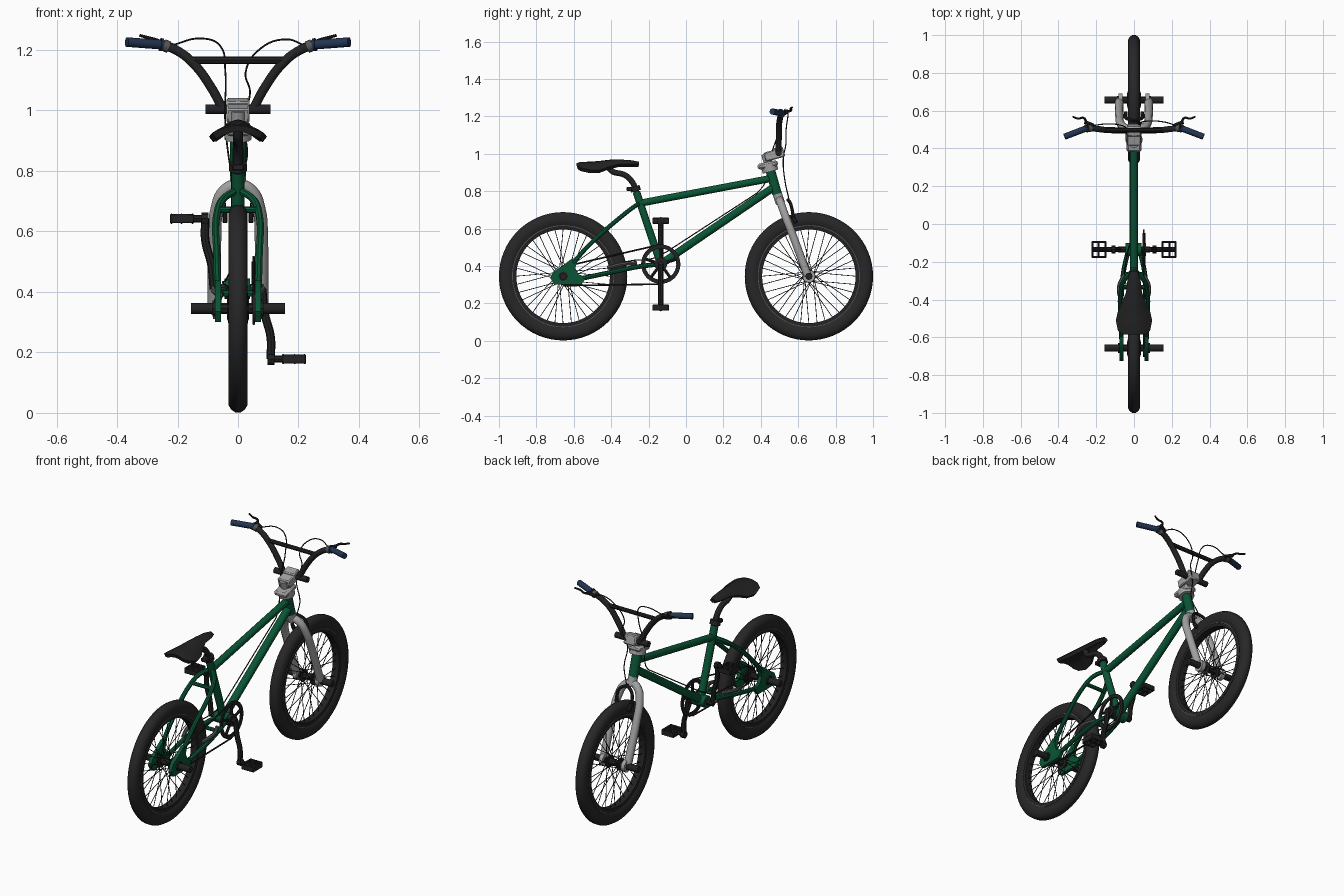
import bpy, bmesh
from math import sin, cos, pi, radians
from mathutils import Vector, Matrix

cube = bpy.data.objects.get("Cube")
if cube:
    bpy.data.objects.remove(cube, do_unlink=True)


def material(name, r, g, b):
    m = bpy.data.materials.new(name)
    m.use_nodes = True
    m.diffuse_color = (r, g, b, 1)
    m.node_tree.nodes["Principled BSDF"].inputs["Base Color"].default_value = (r, g, b, 1)
    return m


RUBBER = material("tyre_black", .02, .02, .02)
BLACK = material("part_black", .016, .016, .017)
GREEN = material("frame_green", .003, .09, .035)
SILVER = material("fork_silver", .36, .36, .36)
DARK = material("brake_grey", .09, .09, .09)
BLUE = material("grip_blue", .016, .035, .085)
parts = []


def finish(bm, name, mat):
    bmesh.ops.recalc_face_normals(bm, faces=bm.faces)
    me = bpy.data.meshes.new(name)
    bm.to_mesh(me)
    bm.free()
    me.materials.append(mat)
    ob = bpy.data.objects.new(name, me)
    bpy.context.collection.objects.link(ob)
    parts.append(ob)
    return ob


def tube(name, pts, r, mat, taper=1.0, sides=2):
    """Round tube through points, smoothed when there are more than two."""
    cu = bpy.data.curves.new(name, 'CURVE')
    cu.dimensions = '3D'
    cu.bevel_depth, cu.bevel_resolution, cu.use_fill_caps = r, sides, True
    cu.resolution_u = 6
    sp = cu.splines.new('BEZIER')
    sp.bezier_points.add(len(pts) - 1)
    for i, (bp, p) in enumerate(zip(sp.bezier_points, pts)):
        bp.co = p
        kind = 'AUTO' if len(pts) > 2 else 'VECTOR'
        bp.handle_left_type = bp.handle_right_type = kind
        bp.radius = 1 + (taper - 1) * i / (len(pts) - 1)
    cu.materials.append(mat)
    ob = bpy.data.objects.new(name, cu)
    bpy.context.collection.objects.link(ob)
    parts.append(ob)


def lathe(name, profile, y, z, mat, steps=48):
    """Spin a closed (x, radius) profile around a sideways axle."""
    bm = bmesh.new()
    vs = [bm.verts.new((x, y, z + r)) for x, r in profile]
    es = [bm.edges.new((vs[i - 1], vs[i])) for i in range(len(vs))]
    bmesh.ops.spin(bm, geom=vs + es, cent=(0, y, z), axis=(1, 0, 0),
                   angle=2 * pi, steps=steps, use_merge=True)
    bmesh.ops.remove_doubles(bm, verts=bm.verts, dist=1e-5)
    return finish(bm, name, mat)


def box(name, loc, size, mat, tilt=0, bevel=.004):
    bm = bmesh.new()
    bmesh.ops.create_cube(bm, size=1, matrix=Matrix.Translation(loc)
                          @ Matrix.Rotation(tilt, 4, 'X') @ Matrix.Diagonal((*size, 1)))
    bmesh.ops.bevel(bm, geom=bm.edges[:], offset=bevel, segments=1, affect='EDGES')
    return finish(bm, name, mat)


def plate(name, outline, x0, x1, mat):
    """Side-on (y, z) outline given thickness in x."""
    bm = bmesh.new()
    f = bm.faces.new([bm.verts.new((x0, y, z)) for y, z in outline])
    ext = bmesh.ops.extrude_face_region(bm, geom=[f])
    bmesh.ops.translate(bm, verts=[v for v in ext["geom"] if isinstance(v, bmesh.types.BMVert)],
                        vec=(x1 - x0, 0, 0))
    return finish(bm, name, mat)


# Wheels: tyre, rim, spokes, hub and pegs
AXLE = .345
for side, y in (("rear", -.657), ("front", .657)):
    lathe(side + "_tyre", [(.022, .272), (.032, .29), (.032, .318), (.022, .335), (.009, .343),
                           (-.009, .343), (-.022, .335), (-.032, .318), (-.032, .29),
                           (-.022, .272)], y, AXLE, RUBBER, 64)
    lathe(side + "_rim", [(.021, .25), (.024, .275), (-.024, .275), (-.021, .25)], y, AXLE, BLACK, 64)
    for s in (-1, 1):
        lathe(side + "_rim_line", [(s * .023, .269), (s * .0265, .269), (s * .0265, .273),
                                   (s * .023, .273)], y, AXLE, DARK, 64)
    bm = bmesh.new()
    for i in range(36):
        a = 2 * pi * i / 36
        h = a + (.75 if i % 4 < 2 else -.75)
        p = Vector(((.034 if i % 2 else -.034), y + .03 * cos(h), AXLE + .03 * sin(h)))
        q = Vector((0, y + .253 * cos(a), AXLE + .253 * sin(a)))
        d = q - p
        bmesh.ops.create_cone(bm, segments=5, radius1=.002, radius2=.002, depth=d.length,
                              matrix=Matrix.Translation((p + q) / 2)
                              @ d.to_track_quat('Z', 'Y').to_matrix().to_4x4())
    finish(bm, side + "_spokes", BLACK)
    tube(side + "_hub", [(-.06, y, AXLE), (.06, y, AXLE)], .018, BLACK)
    for s in (-1, 1):
        tube(side + "_hub_flange", [(s * .031, y, AXLE), (s * .037, y, AXLE)], .036, BLACK, sides=4)
        tube(side + "_peg", [(s * .082, y, AXLE), (s * .155, y, AXLE)], .019, BLACK, sides=3)
        tube(side + "_axle", [(s * .05, y, AXLE), (s * .1, y, AXLE)], .012, BLACK)

# Frame tubes
BB = Vector((0, -.135, .41))
tube("seat_tube", [BB, (0, -.265, .795)], .021, GREEN, sides=3)
tube("top_tube", [(0, -.25, .735), (0, .465, .87)], .02, GREEN, sides=3)
tube("down_tube", [BB, (0, .475, .825)], .022, GREEN, sides=3)
tube("head_tube", [(0, .447, .925), (0, .487, .785)], .027, GREEN, sides=3)
tube("bottom_bracket", [(-.045, *BB.yz), (.04, *BB.yz)], .034, GREEN, sides=4)
tube("stay_bridge", [(-.062, -.335, .672), (.062, -.335, .672)], .011, GREEN)
tube("lower_bridge", [(-.06, -.265, .395), (.06, -.265, .395)], .011, GREEN)
for s in (-1, 1):
    tube("seat_stay", [(s * .008, -.25, .735), (s * .048, -.29, .708), (s * .068, -.345, .665),
                       (s * .07, -.515, .515), (s * .067, -.605, .415)], .0125, GREEN)
    tube("chain_stay", [(s * .03, -.14, .41), (s * .055, -.25, .397), (s * .066, -.36, .375),
                        (s * .066, -.55, .335)], .0125, GREEN)
    plate("rear_dropout", [(-.725, .335), (-.71, .37), (-.655, .405), (-.61, .44), (-.575, .44),
                           (-.592, .39), (-.575, .355), (-.53, .34), (-.56, .30), (-.705, .30)],
          s * .056, s * .076, GREEN)
    tube("rear_axle_nut", [(s * .07, -.657, AXLE), (s * .084, -.657, AXLE)], .026, BLACK)
    # Rear brake arm below the stays
    tube("rear_brake_arm", [(s * .05, -.265, .415), (s * .08, -.34, .41), (s * .062, -.42, .39)],
         .011, DARK)

# Fork and front brake
tube("fork", [(s * x, y, z) for s, row in
              ((-1, ((.078, .65, .35), (.077, .565, .58), (.07, .53, .67), (.042, .507, .735))),
               (1, ((0, .5, .752), (.042, .507, .735), (.07, .53, .67), (.077, .565, .58),
                    (.078, .65, .35)))) for x, y, z in row], .022, SILVER, sides=3)
tube("fork_crown", [(0, .483, .80), (0, .505, .735)], .026, SILVER, sides=3)
for s in (-1, 1):
    tube("fork_dropout", [(s * .06, .657, AXLE), (s * .083, .657, AXLE)], .034, SILVER, sides=4)
    tube("front_axle_nut", [(s * .08, .657, AXLE), (s * .09, .657, AXLE)], .02, BLACK)
    tube("front_brake_arm", [(0, .545, .755), (s * .04, .56, .73), (s * .05, .575, .66)], .009, BLACK)
    box("front_brake_pad", (s * .043, .578, .65), (.018, .045, .02), BLACK, radians(-60))

# Headset and stem
tube("headset_lower", [(0, .452, .905), (0, .441, .945)], .045, SILVER, sides=3)
box("headset_plate", (0, .437, .94), (.08, .11, .032), SILVER, radians(12), .01)
tube("steerer", [(0, .45, .92), (0, .425, 1.0)], .025, SILVER, sides=3)
box("stem", (0, .472, .995), (.076, .108, .05), SILVER, radians(15), .006)
box("stem_clamp", (0, .495, 1.01), (.076, .055, .052), SILVER, radians(15), .006)

# Handlebar, grips and brake levers
tube("handlebar_base", [(-.107, .495, 1.004), (.107, .495, 1.004)], .017, BLACK, sides=3)
tube("handlebar_crossbar", [(-.155, .497, 1.166), (.155, .497, 1.166)], .012, BLACK)
for s in (-1, 1):
    tube("handlebar_riser", [(s * .05, .495, 1.004), (s * .09, .496, 1.078), (s * .15, .498, 1.158),
                             (s * .2, .504, 1.197), (s * .25, .508, 1.218)], .016, BLACK, sides=3)
    tube("grip", [(s * .248, .508, 1.217), (s * .368, .462, 1.226)], .0165, BLUE, sides=3)
    tube("grip_flange", [(s * .25, .507, 1.217), (s * .257, .505, 1.218)], .022, BLUE, sides=3)
    tube("lever_clamp", [(s * .228, .508, 1.209), (s * .246, .508, 1.216)], .021, DARK, sides=3)
    tube("lever_body", [(s * .215, .522, 1.212), (s * .26, .54, 1.225)], .01, BLACK)
    tube("brake_lever", [(s * .25, .535, 1.222), (s * .268, .562, 1.232), (s * .295, .558, 1.24),
                         (s * .325, .568, 1.248)], .007, BLACK, .7)

# Cables
tube("left_cable", [(.22, .522, 1.215), (.16, .54, 1.235), (.075, .545, 1.205), (.025, .535, 1.125),
                    (.04, .535, 1.06), (.015, .52, .97), (.03, .53, .85), (0, .55, .76)], .003, BLACK)
tube("right_cable", [(-.22, .522, 1.215), (-.12, .53, 1.238), (-.06, .52, 1.215), (-.042, .5, 1.13),
                     (-.043, .45, .98), (-.03, .42, .84), (-.02, .38, .79)], .003, BLACK)
tube("frame_cable", [(-.02, .38, .79), (-.02, -.1, .478)], .003, BLACK)
tube("rear_brake_cable", [(-.02, -.1, .478), (-.04, -.18, .44), (-.05, -.28, .43), (-.03, -.36, .415)],
     .003, BLACK)

# Saddle and seat post
bm = bmesh.new()
rows = []
for y, w, z, droop in ((-.585, .055, .95, .012), (-.565, .085, .956, .03), (-.51, .096, .958, .045),
                       (-.46, .085, .962, .048), (-.41, .06, .968, .036), (-.36, .042, .97, .026),
                       (-.29, .034, .965, .02), (-.25, .02, .957, .012)):
    rows.append([bm.verts.new((w * u / 4, y, z - droop * (u / 4) ** 2)) for u in range(-4, 5)])
for a, b in zip(rows, rows[1:]):
    for i in range(8):
        bm.faces.new((a[i], a[i + 1], b[i + 1], b[i]))
saddle = finish(bm, "saddle", BLACK)
mod = saddle.modifiers.new("thickness", 'SOLIDIFY')
mod.thickness, mod.offset = .022, -1
tube("seat_post", [(0, -.262, .785), (0, -.285, .845), (0, -.325, .885), (0, -.4, .91),
                   (0, -.42, .945)], .016, BLACK, sides=3)
tube("seat_clamp", [(0, -.267, .80), (0, -.275, .825)], .029, BLACK, sides=3)
box("seat_clamp_bolt", (0, -.3, .812), (.04, .035, .022), BLACK)

# Chainring, sprocket and chain
CX = .052
lathe("chainring", [(CX - .004, .083), (CX - .004, .105), (CX + .004, .105), (CX + .004, .083)],
      *BB.yz, BLACK, 40)
for i in range(5):
    a = 2 * pi * i / 5 + .3
    tube("chainring_arm", [(CX, *BB.yz), (CX, BB.y + .09 * cos(a), BB.z + .09 * sin(a))], .008, BLACK)
tube("crank_axle", [(-.085, *BB.yz), (.085, *BB.yz)], .016, BLACK)
tube("chainring_hub", [(CX - .008, *BB.yz), (CX + .012, *BB.yz)], .035, BLACK, sides=4)
tube("rear_sprocket", [(CX - .004, -.657, AXLE), (CX + .004, -.657, AXLE)], .048, BLACK, sides=4)
tube("chain_upper", [(CX, -.657, AXLE + .05), (CX, BB.y, BB.z + .105)], .0045, BLACK)
tube("chain_lower", [(CX, -.657, AXLE - .05), (CX, BB.y, BB.z - .107)], .0045, BLACK)

# Cranks and cage pedals
for s in (-1, 1):
    z = BB.z - s * .232
    tube("crank_arm", [(s * .08, *BB.yz), (s * .088, BB.y, BB.z - s * .08),
                       (s * .108, BB.y, BB.z - s * .16), (s * .108, BB.y, z)], .014, BLACK)
    tube("crank_eye", [(s * .098, BB.y, z), (s * .12, BB.y, z)], .02, BLACK)
    tube("pedal_spindle", [(s * .1, BB.y, z), (s * .222, BB.y, z)], .012, BLACK)
    for x in (.15, .187, .22):
        box("pedal_bar", (s * x, BB.y, z), (.01, .088, .034), BLACK)
    for dy in (-.04, 0, .04):
        box("pedal_rail", (s * .185, BB.y + dy, z), (.078, .009, .03), BLACK, 0, .002)

# Convert curves to meshes and smooth the rounded surfaces
bpy.ops.object.select_all(action='DESELECT')
for ob in parts:
    ob.select_set(True)
bpy.context.view_layer.objects.active = parts[0]
bpy.ops.object.convert(target='MESH')
bpy.ops.object.shade_smooth_by_angle(angle=radians(40))
